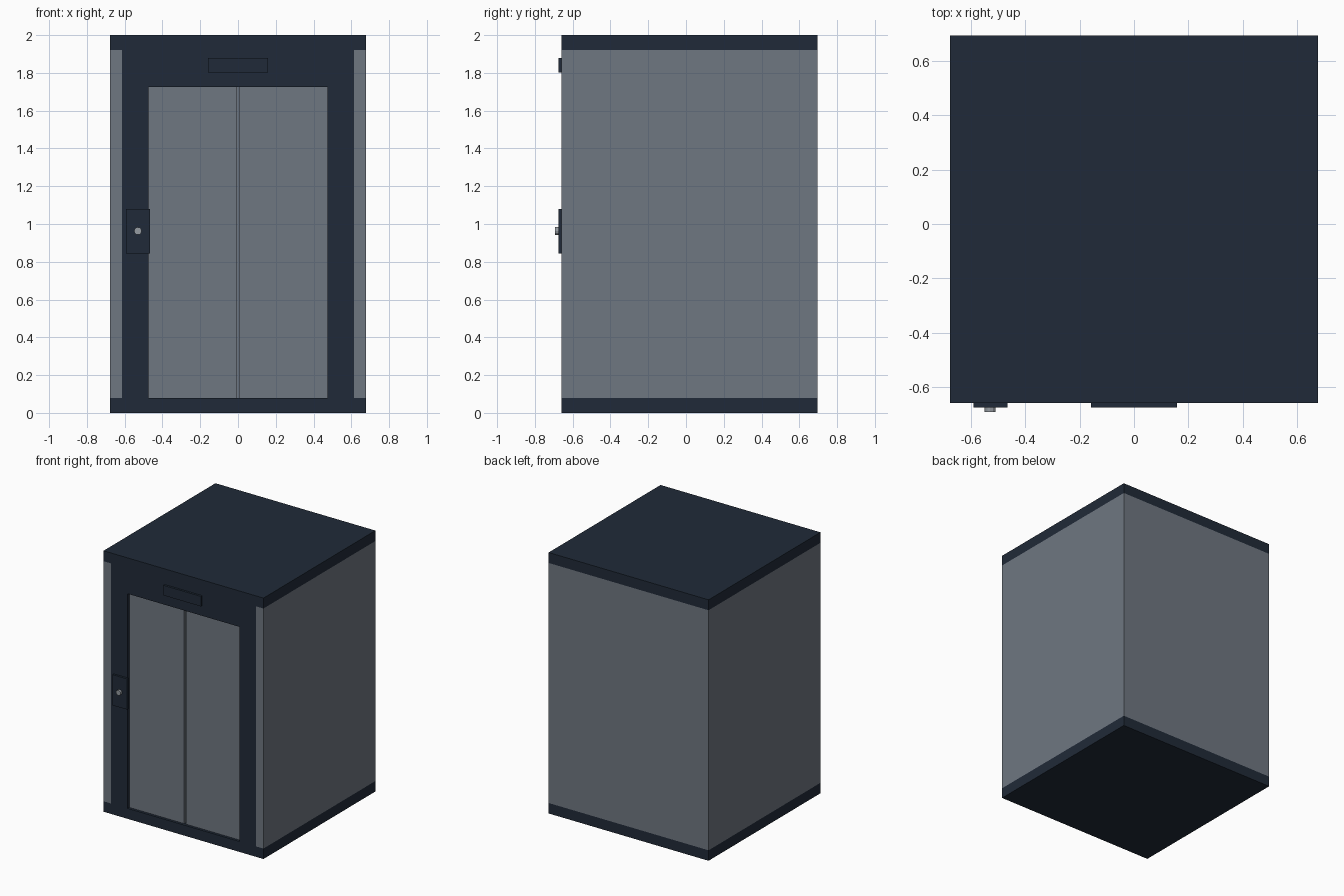
import bpy, bmesh, math
from mathutils import Matrix

if "Cube" in bpy.data.objects:
    bpy.data.objects.remove(bpy.data.objects["Cube"])


def material(name, rgb):
    lin = [((c / 255 + 0.055) / 1.055) ** 2.4 for c in rgb]
    m = bpy.data.materials.new(name)
    m.diffuse_color = (*lin, 1)
    m.use_nodes = True
    m.node_tree.nodes["Principled BSDF"].inputs["Base Color"].default_value = m.diffuse_color
    return m


DARK = material("dark slate", (32, 42, 56))
STEEL = material("steel grey", (111, 119, 129))
BUTTON = material("button grey", (150, 156, 162))


def finish(bm, name, mat):
    me = bpy.data.meshes.new(name)
    bm.to_mesh(me)
    bm.free()
    me.materials.append(mat)
    ob = bpy.data.objects.new(name, me)
    bpy.context.collection.objects.link(ob)
    return ob


def box(name, x, y, z, mat):
    """Box from (min, max) ranges on each axis."""
    bm = bmesh.new()
    size = [b - a for a, b in (x, y, z)]
    mid = [(a + b) / 2 for a, b in (x, y, z)]
    bmesh.ops.create_cube(bm, size=1, matrix=Matrix.Translation(mid) @ Matrix.Diagonal((*size, 1)))
    return finish(bm, name, mat)


W, F, B = 0.678, -0.66, 0.695      # half width, front, back
LOW, HIGH, T = 0.08, 1.92, 0.063   # wall bottom, wall top, wall thickness
IN = W - T
OPEN_W, OPEN_H = 0.473, 1.725      # doorway

# Floor and ceiling slabs
box("floor_slab", (-W, W), (F, B), (0, LOW), DARK)
box("ceiling_slab", (-W, W), (F, B), (HIGH, 2), DARK)

# Cabin walls
box("back_wall", (-IN, IN), (B - T, B), (LOW, HIGH), STEEL)
for side, s in (("left", -1), ("right", 1)):
    def span(a, b):
        return tuple(sorted((s * a, s * b)))
    box(side + "_wall", span(IN, W), (F, B), (LOW, HIGH), STEEL)
    # Door jambs and sliding door leaves, slightly recessed
    box(side + "_door_jamb", span(OPEN_W, IN), (F, F + T), (LOW, HIGH), DARK)
    box(side + "_door", span(0.008, OPEN_W), (F + 0.02, F + 0.05), (LOW, OPEN_H), STEEL)

# Door header
box("door_header", (-OPEN_W, OPEN_W), (F, F + T), (OPEN_H, HIGH), DARK)

# Floor indicator and call panel
box("floor_indicator", (-0.158, 0.158), (F - 0.016, F), (1.803, 1.88), DARK)
box("call_panel", (-0.592, -0.466), (F - 0.016, F), (0.845, 1.08), DARK)

# Round call button
bm = bmesh.new()
bmesh.ops.create_cone(bm, cap_ends=True, segments=12, radius1=0.02, radius2=0.02, depth=0.02,
                      matrix=Matrix.Translation((-0.53, F - 0.023, 0.963))
                      @ Matrix.Rotation(math.pi / 2, 4, 'X'))
finish(bm, "call_button", BUTTON)
